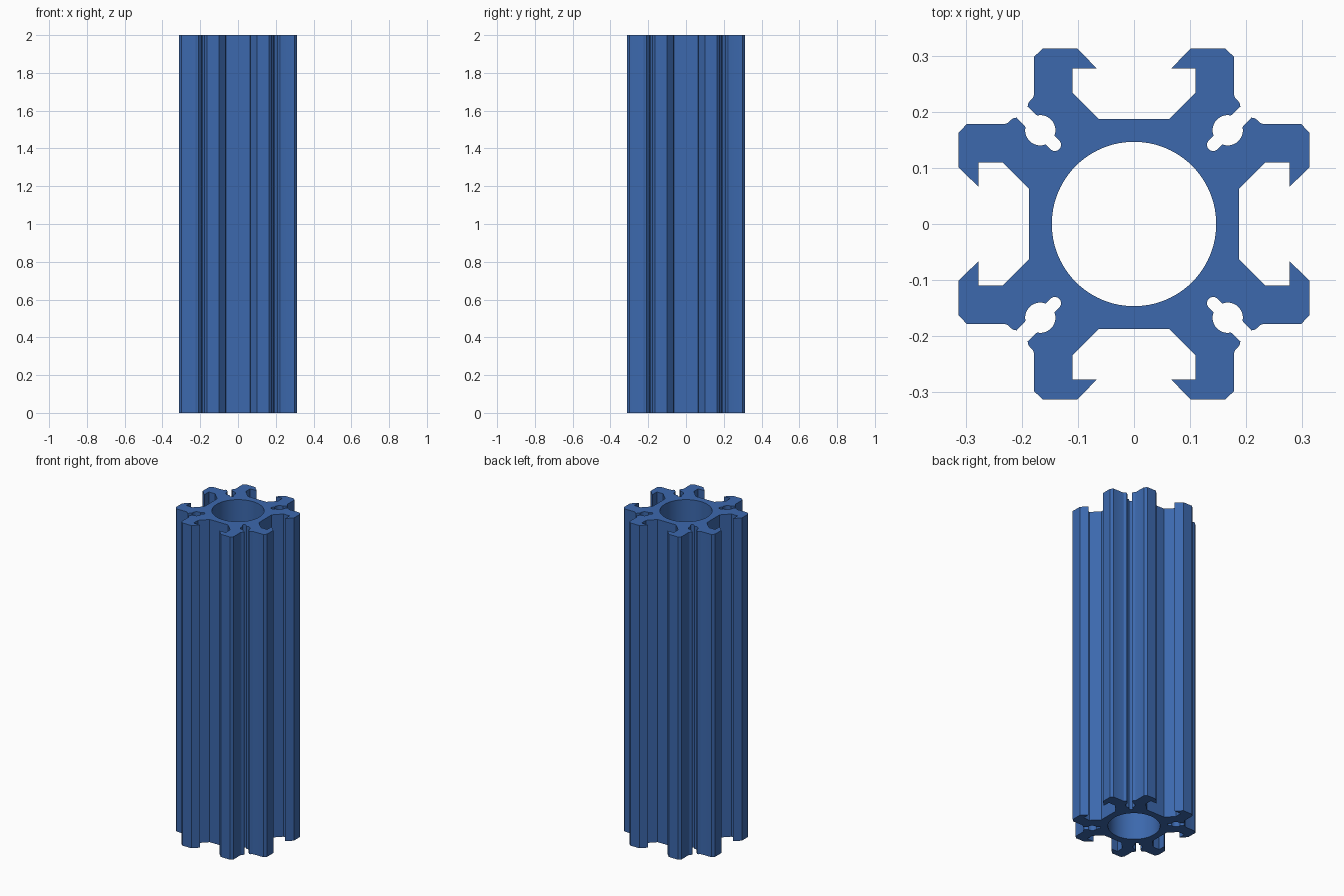
import bpy, bmesh
from math import sin, cos, radians, pi

if "Cube" in bpy.data.objects:
    bpy.data.objects.remove(bpy.data.objects["Cube"])

HEIGHT = 2.0
BORE_R = 0.1465


def arc(cx, cy, r, a0, a1, n):
    angles = [radians(a0 + (a1 - a0) * i / n) for i in range(n + 1)]
    return [(cx + r * cos(a), cy + r * sin(a)) for a in angles]


# One eighth of the outline: T-slot wall, hooked arm, rounded lip
eighth = [(0.187, 0.063), (0.234, 0.11), (0.277, 0.11), (0.277, 0.066),
          (0.3125, 0.101), (0.3125, 0.163), (0.298, 0.178), (0.231, 0.178),
          (0.225, 0.180), (0.219, 0.186), (0.214, 0.189), (0.209, 0.1895),
          (0.205, 0.185)]
# Corner screw hole opening outward, with a round-ended relief slot inward
eighth += arc(0.167, 0.167, 0.027, 12.5, -111, 14)
eighth += arc(0.141, 0.141, 0.011, -45, -135, 6)

# Mirror over the diagonal, then turn the corner four times
corner = eighth + [(y, x) for x, y in reversed(eighth[:-1])]
outline = []
for k in range(4):
    c, s = round(cos(k * pi / 2)), round(sin(k * pi / 2))
    outline += [(c * x - s * y, s * x + c * y) for x, y in corner]

bore = arc(0, 0, BORE_R, 0, 360, 96)[:-1]

# Filled profile extruded along z
curve = bpy.data.curves.new("slotted_extrusion", "CURVE")
curve.dimensions = "2D"
curve.fill_mode = "BOTH"
curve.extrude = HEIGHT / 2
for pts in (outline, bore):
    sp = curve.splines.new("POLY")
    sp.points.add(len(pts) - 1)
    for p, (x, y) in zip(sp.points, pts):
        p.co = (x, y, 0, 1)
    sp.use_cyclic_u = True
obj = bpy.data.objects.new("slotted_extrusion", curve)
bpy.context.collection.objects.link(obj)
bpy.context.view_layer.objects.active = obj
obj.select_set(True)
bpy.ops.object.convert(target="MESH")
obj = bpy.context.object

# Weld caps to the sides and stand it on the floor
bm = bmesh.new()
bm.from_mesh(obj.data)
bmesh.ops.remove_doubles(bm, verts=bm.verts, dist=1e-5)
bmesh.ops.recalc_face_normals(bm, faces=bm.faces)
bmesh.ops.translate(bm, verts=bm.verts, vec=(0, 0, HEIGHT / 2))
bm.to_mesh(obj.data)
bm.free()
bpy.ops.object.shade_smooth_by_angle(angle=radians(25))

# Blue anodised finish
mat = bpy.data.materials.new("blue")
mat.diffuse_color = (0.045, 0.14, 0.42, 1)
mat.use_nodes = True
mat.node_tree.nodes["Principled BSDF"].inputs["Base Color"].default_value = mat.diffuse_color
obj.data.materials.clear()
obj.data.materials.append(mat)
